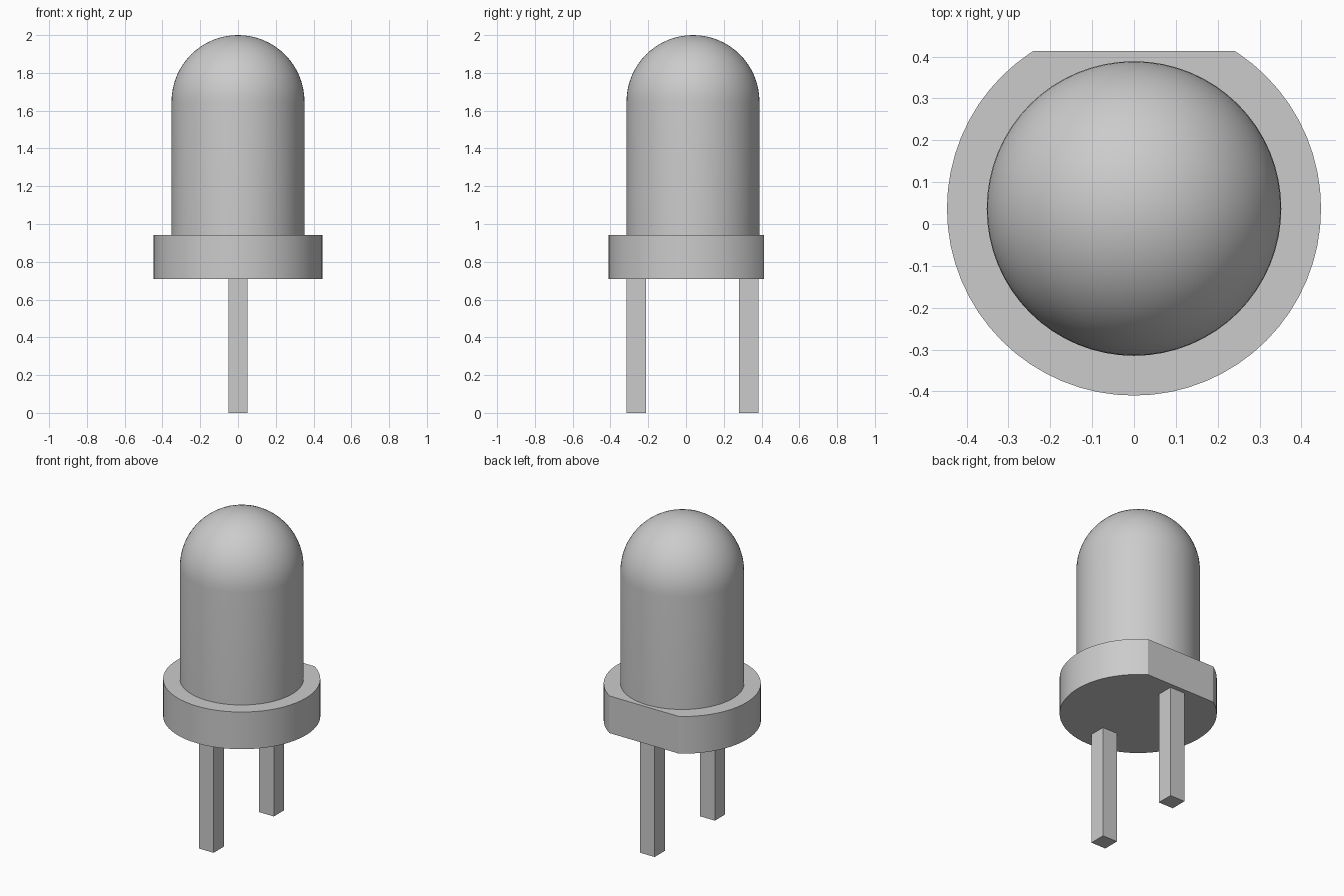
import bpy
import bmesh
from math import pi, sin, cos, radians
from mathutils import Vector

if "Cube" in bpy.data.objects:
    bpy.data.objects.remove(bpy.data.objects["Cube"], do_unlink=True)

CENTRE_Y = 0.037
BULB_R = 0.352
RIM_R = 0.447
RIM_BOTTOM, RIM_TOP = 0.71, 0.943
FLAT_Y = 0.413
LEAD_W = 0.103
SEGMENTS = 64

grey = bpy.data.materials.new("plain grey")
grey.use_nodes = True
colour = (0.6, 0.6, 0.6, 1)
grey.diffuse_color = colour
grey.node_tree.nodes["Principled BSDF"].inputs["Base Color"].default_value = colour


def finish(bm, name, smooth=False):
    """Turn a bmesh into a named grey object."""
    bmesh.ops.recalc_face_normals(bm, faces=bm.faces)
    mesh = bpy.data.meshes.new(name)
    bm.to_mesh(mesh)
    bm.free()
    obj = bpy.data.objects.new(name, mesh)
    bpy.context.collection.objects.link(obj)
    mesh.materials.append(grey)
    if smooth:
        bpy.ops.object.select_all(action='DESELECT')
        obj.select_set(True)
        bpy.context.view_layer.objects.active = obj
        bpy.ops.object.shade_smooth_by_angle(angle=radians(30))
    return obj


def lathe(profile):
    """Spin (radius, height) points around the body's upright axis."""
    bm = bmesh.new()
    verts = [bm.verts.new((r, CENTRE_Y, z)) for r, z in profile]
    edges = [bm.edges.new(pair) for pair in zip(verts, verts[1:])]
    bmesh.ops.spin(bm, geom=verts + edges, cent=(0, CENTRE_Y, 0),
                   axis=(0, 0, 1), angle=2 * pi, steps=SEGMENTS)
    bmesh.ops.remove_doubles(bm, verts=bm.verts, dist=0.0001)
    return bm


# Bulb: straight wall closed by a hemisphere
dome_z = 2 - BULB_R
steps = 16
arc = [(BULB_R * cos(i * pi / 2 / steps), dome_z + BULB_R * sin(i * pi / 2 / steps))
       for i in range(steps)]
finish(lathe([(0, RIM_TOP - 0.01), (BULB_R, RIM_TOP - 0.01)] + arc + [(0, 2)]),
       "domed_bulb", smooth=True)

# Rim: disc with a flat cut across the back
bm = lathe([(0, RIM_BOTTOM), (RIM_R, RIM_BOTTOM), (RIM_R, RIM_TOP), (0, RIM_TOP)])
cut = bmesh.ops.bisect_plane(bm, geom=bm.verts[:] + bm.edges[:] + bm.faces[:],
                             plane_co=(0, FLAT_Y, 0), plane_no=(0, 1, 0),
                             clear_outer=True)
rim_edges = [e for e in cut["geom_cut"] if isinstance(e, bmesh.types.BMEdge)]
bmesh.ops.contextual_create(bm, geom=rim_edges)
finish(bm, "flat_backed_rim", smooth=True)

# Leads: two square pins under the rim
for name, y in (("front_lead", -0.264), ("back_lead", 0.333)):
    bm = bmesh.new()
    bmesh.ops.create_cube(bm, size=1)
    bmesh.ops.scale(bm, verts=bm.verts, vec=(LEAD_W, LEAD_W, RIM_BOTTOM))
    bmesh.ops.translate(bm, verts=bm.verts, vec=Vector((0, y, RIM_BOTTOM / 2)))
    finish(bm, name)
